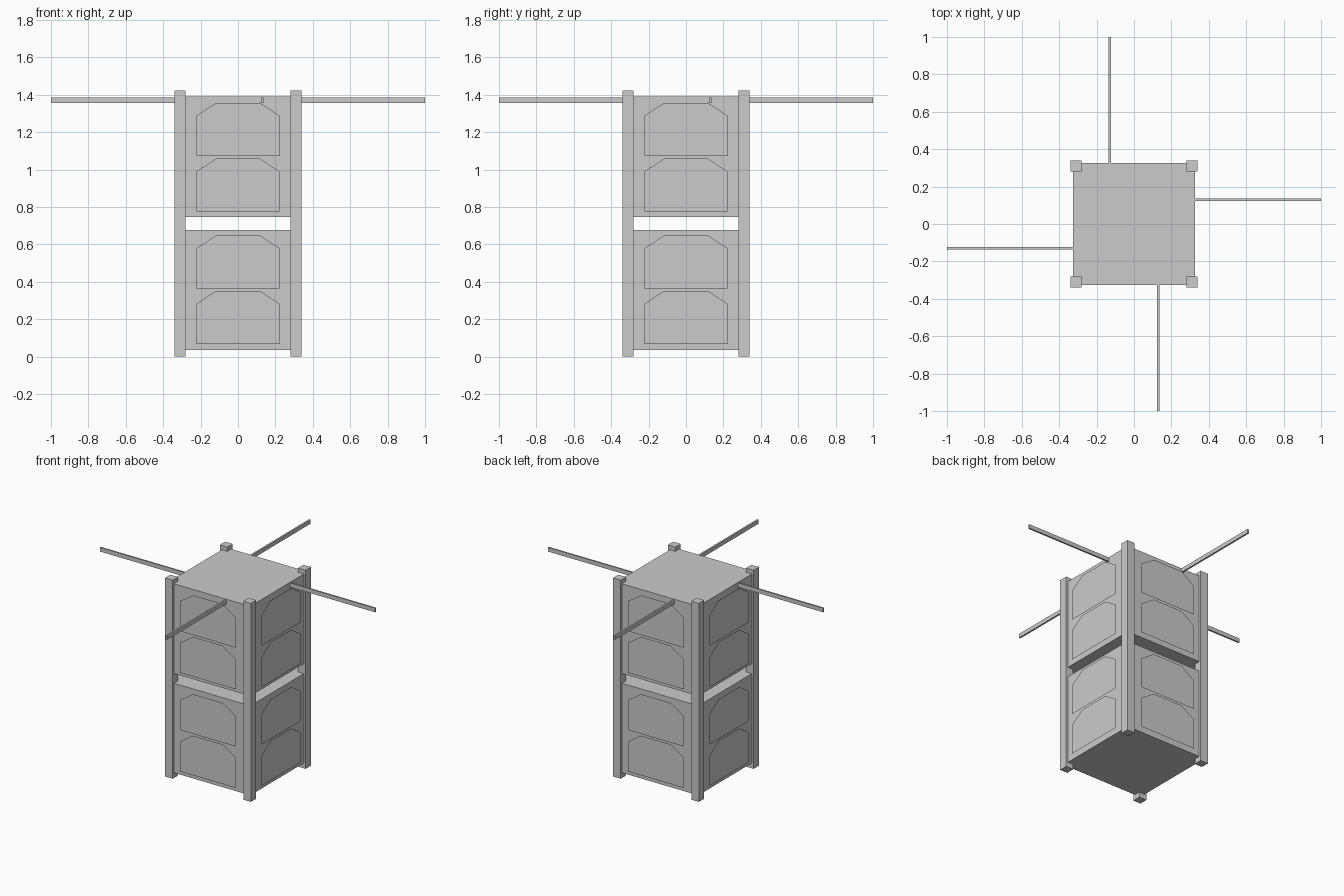
import bpy
from math import pi
from mathutils import Matrix

if "Cube" in bpy.data.objects:
    bpy.data.objects.remove(bpy.data.objects["Cube"])


def add_mesh(name, verts, faces):
    mesh = bpy.data.meshes.new(name)
    mesh.from_pydata(verts, [], faces)
    obj = bpy.data.objects.new(name, mesh)
    bpy.context.collection.objects.link(obj)
    return obj


def box(name, lo, hi):
    verts = [(x, y, z) for z in (lo[2], hi[2]) for y in (lo[1], hi[1]) for x in (lo[0], hi[0])]
    faces = [(0, 2, 3, 1), (4, 5, 7, 6), (0, 1, 5, 4), (2, 6, 7, 3), (0, 4, 6, 2), (1, 3, 7, 5)]
    return add_mesh(name, verts, faces)


# Two stacked body modules with an open gap between them
BODY = 0.325
box("lower_module", (-BODY, -BODY, 0.037), (BODY, BODY, 0.678))
box("upper_module", (-BODY, -BODY, 0.748), (BODY, BODY, 1.391))

# Corner rails, antennas and solar cells repeat on each of the four sides
sides = ("front", "right", "back", "left")
for i, side in enumerate(sides):
    turn = Matrix.Rotation(i * pi / 2, 4, 'Z')

    rail = box(f"corner_rail_{i + 1}", (0.28, -0.34, 0), (0.34, -0.28, 1.422))
    rail.data.transform(turn)

    antenna = box(f"{side}_antenna", (0.124, -1.0, 1.357), (0.136, -0.32, 1.386))
    antenna.data.transform(turn)

    # Solar cells: thin sheets with clipped upper corners
    for n, z in enumerate((0.068, 0.365, 0.775, 1.073)):
        outline = [(-0.222, 0), (0.222, 0), (0.222, 0.215),
                   (0.117, 0.284), (-0.117, 0.284), (-0.222, 0.215)]
        cell = add_mesh(f"{side}_solar_cell_{n + 1}",
                        [(x, -0.34, z + h) for x, h in outline], [tuple(range(6))])
        cell.data.transform(turn)
